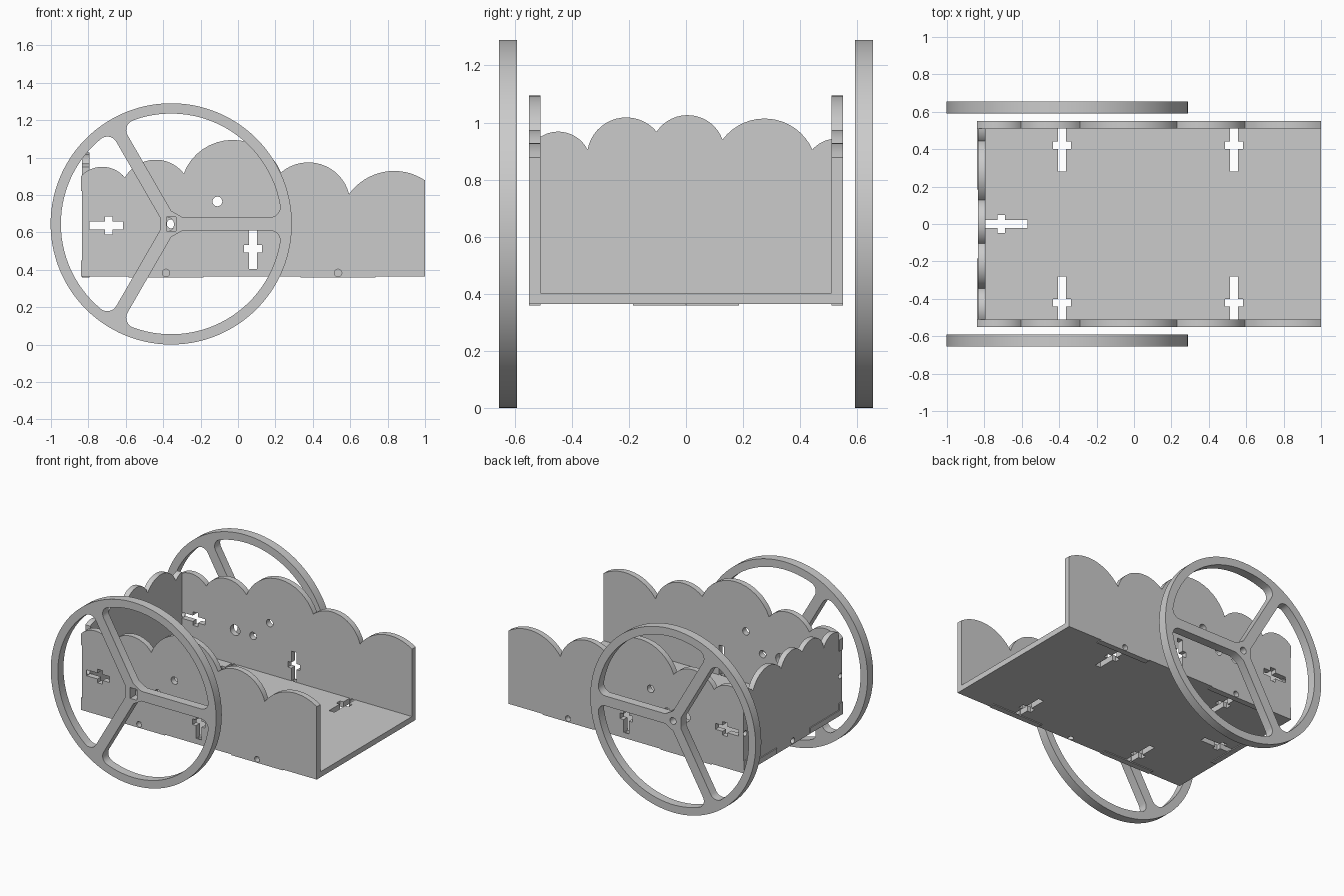
import bpy, bmesh
from math import sin, cos, asin, pi, hypot, atan2, radians
from mathutils import Vector

if "Cube" in bpy.data.objects:
    bpy.data.objects.remove(bpy.data.objects["Cube"])

grey = bpy.data.materials.new("plain grey")
grey.use_nodes = True
COLOUR = (0.6, 0.6, 0.6, 1)
grey.diffuse_color = COLOUR
grey.node_tree.nodes["Principled BSDF"].inputs["Base Color"].default_value = COLOUR

# Places a flat drawing (a, b) with depth c in the world
PLANES = {
    "xy": lambda a, b, c: (a, b, c),
    "xz": lambda a, b, c: (a, c, b),
    "yz": lambda a, b, c: (c, a, b),
}


def panel(name, loops, plane, low, high):
    """Cut a board: first loop is the outline, the others are holes."""
    curve = bpy.data.curves.new(name, "CURVE")
    curve.dimensions = "2D"
    curve.fill_mode = "BOTH"
    curve.extrude = (high - low) / 2
    for loop in loops:
        spline = curve.splines.new("POLY")
        spline.points.add(len(loop) - 1)
        for point, (a, b) in zip(spline.points, loop):
            point.co = (a, b, 0, 1)
        spline.use_cyclic_u = True
    temp = bpy.data.objects.new(name + " drawing", curve)
    bpy.context.collection.objects.link(temp)
    graph = bpy.context.evaluated_depsgraph_get()
    mesh = bpy.data.meshes.new_from_object(temp.evaluated_get(graph))
    bpy.data.objects.remove(temp)

    bm = bmesh.new()
    bm.from_mesh(mesh)
    for v in bm.verts:
        v.co = PLANES[plane](v.co.x, v.co.y, v.co.z + (low + high) / 2)
    bmesh.ops.remove_doubles(bm, verts=bm.verts, dist=1e-5)
    bmesh.ops.recalc_face_normals(bm, faces=bm.faces)
    bm.to_mesh(mesh)
    bm.free()
    mesh.materials.clear()
    mesh.materials.append(grey)
    obj = bpy.data.objects.new(name, mesh)
    bpy.context.collection.objects.link(obj)
    bpy.ops.object.select_all(action="DESELECT")
    obj.select_set(True)
    bpy.context.view_layer.objects.active = obj
    bpy.ops.object.shade_smooth_by_angle(angle=radians(30))
    return obj


def arc(cx, cy, r, start, end, steps):
    return [(cx + r * cos(start + (end - start) * i / steps),
             cy + r * sin(start + (end - start) * i / steps))
            for i in range(steps + 1)]


def circle(cx, cy, r, steps=24):
    return arc(cx, cy, r, 0, 2 * pi, steps)[:-1]


def scallop(p, q, s):
    """Clockwise arc from p over the peak q to s."""
    (ax, ay), (bx, by), (cx, cy) = p, q, s
    d = 2 * (ax * (by - cy) + bx * (cy - ay) + cx * (ay - by))
    a2, b2, c2 = ax * ax + ay * ay, bx * bx + by * by, cx * cx + cy * cy
    ux = (a2 * (by - cy) + b2 * (cy - ay) + c2 * (ay - by)) / d
    uy = (a2 * (cx - bx) + b2 * (ax - cx) + c2 * (bx - ax)) / d
    return arc(ux, uy, hypot(ax - ux, ay - uy),
               atan2(ay - uy, ax - ux), atan2(cy - uy, cx - ux), 16)


def scallops(points):
    """Points alternate valley, peak, valley; runs from left to right."""
    out = [points[0]]
    for i in range(0, len(points) - 2, 2):
        out += scallop(*points[i:i + 3])[1:]
    return out


def bolt_slot(at, along, inward, depth, arm):
    """Cross-shaped slot open at the board's edge."""
    at, t, n = Vector(at), Vector(along), Vector(inward)
    half = [(-.021, 0), (-.021, arm), (-.048, arm),
            (-.048, arm + .04), (-.021, arm + .04), (-.021, depth)]
    full = half + [(-a, b) for a, b in reversed(half)]
    return [tuple(at + t * a + n * b) for a, b in full]


# Board sizes
IN_Y, OUT_Y = .51, .551
BACK, BACK_IN, FRONT = -.84, -.795, 1.0
LOW, FLOOR_LOW, FLOOR_TOP = .358, .364, .403
TAB = .2
BOLT_X, BOLT_Z = (-.385, .535), .383

# Side boards: tabbed bottom and back edge, scalloped top
outline = [(FRONT, FLOOR_TOP)]
for i, x in enumerate(reversed(BOLT_X)):
    outline += [(x + TAB, FLOOR_TOP), (x + TAB, LOW), (x - TAB, LOW), (x - TAB, FLOOR_TOP)]
    if i == 0:
        outline += bolt_slot((.08, FLOOR_TOP), (-1, 0), (0, 1), .21, .09)
outline += [(BACK, FLOOR_TOP), (BACK, .45), (BACK_IN, .45)]
outline += bolt_slot((BACK_IN, .637), (0, 1), (1, 0), .18, .085)
outline += [(BACK_IN, .82), (BACK, .82)]
outline += scallops([(BACK, .9), (-.735, .95), (-.605, .893), (-.45, .988),
                     (-.29, .915), (-.035, 1.094), (.23, .92), (.38, .974),
                     (.594, .805), (.83, .928), (FRONT, .878)])
holes = [circle(x, BOLT_Z, .02) for x in BOLT_X]
holes += [circle(-.11, .765, .026), circle(-.24, .64, .026), circle(-.38, .643, .038)]
panel("right_side_board", [outline] + holes, "xz", -OUT_Y, -IN_Y)
panel("left_side_board", [outline] + holes, "xz", IN_Y, OUT_Y)

# Floor board: notched for the side and back tabs
edge = [(FRONT, OUT_Y)]
for x in reversed(BOLT_X):
    edge += [(x + TAB, OUT_Y), (x + TAB, IN_Y)]
    edge += bolt_slot((x, IN_Y), (-1, 0), (0, -1), .23, .07)
    edge += [(x - TAB, IN_Y), (x - TAB, OUT_Y)]
edge += [(BACK, OUT_Y), (BACK, .185), (BACK_IN, .185)]
outline = edge + bolt_slot((BACK_IN, 0), (0, -1), (1, 0), .225, .065)
outline += [(x, -y) for x, y in reversed(edge)]
panel("floor_board", [outline, circle(.08, .53, .019), circle(.08, -.53, .019)],
      "xy", FLOOR_LOW, FLOOR_TOP)

# Back board: side tabs, one bottom tab, scalloped top
half = [(.185, LOW), (.185, FLOOR_TOP), (IN_Y, FLOOR_TOP), (IN_Y, .45),
        (OUT_Y, .45), (OUT_Y, .82), (IN_Y, .82)]
top = scallops([(-IN_Y, .95), (-.453, .968), (-.345, .905), (-.208, 1.018),
                (-.103, .968), (.002, 1.026), (.128, .94), (.28, 1.014),
                (.443, .905), (.48, .933), (IN_Y, .942)])
outline = half + top[::-1] + [(-y, z) for y, z in reversed(half)]
holes = [circle(.53, .637, .019), circle(-.53, .637, .019), circle(0, BOLT_Z, .02)]
panel("back_board", [outline] + holes, "yz", -.833, BACK_IN)

# Wheels: a rim and three spokes with rounded openings between them
WX, WZ, R, RIM, SPOKE, FILLET = -.357, .645, .645, .59, .035, .055
corner_y, corner_d = SPOKE + FILLET, RIM - FILLET
lean = asin(corner_y / corner_d)
half = [(.061, SPOKE)]
half += arc(corner_d * cos(lean), corner_y, FILLET, -pi / 2, lean, 8)
half = [(hypot(x, y), atan2(y, x)) for x, y in half]
rim = [(RIM, lean + (2 * pi / 3 - 2 * lean) * i / 28) for i in range(1, 28)]
opening = half + rim + [(r, 2 * pi / 3 - a) for r, a in reversed(half)]
wheel = [circle(WX, WZ, R, 112)]
for k in range(3):
    wheel.append([(WX + r * cos(a + k * 2 * pi / 3), WZ + r * sin(a + k * 2 * pi / 3))
                  for r, a in opening])
square = [(WX + a * .026, WZ + b * .038) for a, b in ((-1, -1), (1, -1), (1, 1), (-1, 1))]
panel("right_wheel", wheel + [square], "xz", -.655, -.592)
panel("left_wheel", wheel + [circle(WX, WZ, .024)], "xz", .592, .655)
